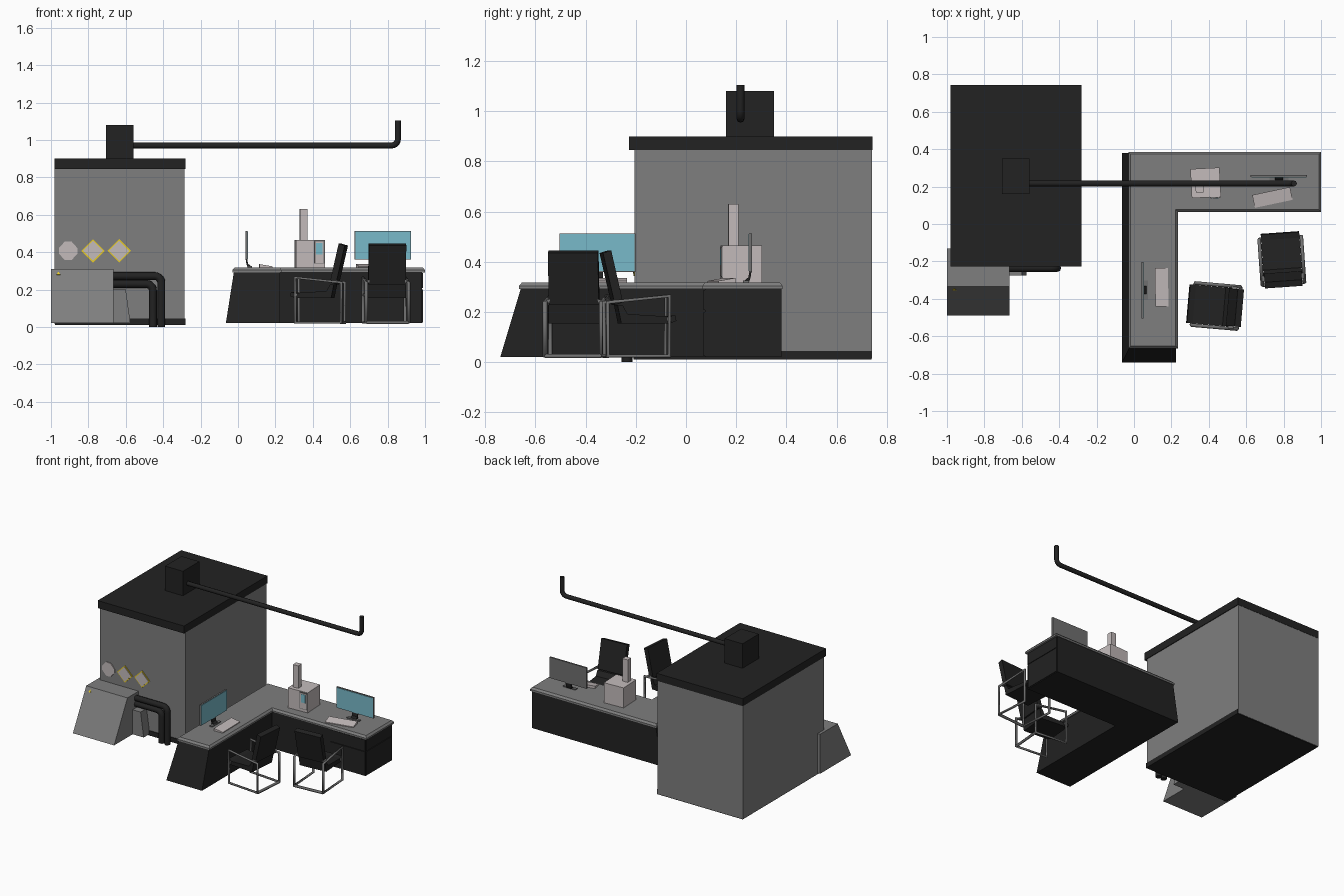
import bpy, bmesh, math
from mathutils import Matrix, Vector

if "Cube" in bpy.data.objects:
    bpy.data.objects.remove(bpy.data.objects["Cube"])


def material(name, rgb):
    m = bpy.data.materials.new(name)
    m.diffuse_color = (*rgb, 1)
    m.use_nodes = True
    m.node_tree.nodes["Principled BSDF"].inputs["Base Color"].default_value = m.diffuse_color
    return m


GREY = material("concrete grey", (0.21, 0.21, 0.21))
BLACK = material("charcoal black", (0.016, 0.016, 0.016))
STEEL = material("steel grey", (0.16, 0.16, 0.16))
WHITE = material("off white", (0.55, 0.50, 0.50))
BLUE = material("screen blue", (0.19, 0.49, 0.59))
YELLOW = material("warning yellow", (0.80, 0.60, 0.02))
ID = Matrix.Identity(4)


def spot(x, y, z, deg=0):
    return Matrix.Translation((x, y, z)) @ Matrix.Rotation(math.radians(deg), 4, 'Z')


def loft(name, loops, mat, place=ID):
    """Solid through equal-length point loops, capped at both ends."""
    bm = bmesh.new()
    rings = [[bm.verts.new(place @ Vector(p)) for p in loop] for loop in loops]
    n = len(rings[0])
    for a, b in zip(rings, rings[1:]):
        for i in range(n):
            j = (i + 1) % n
            bm.faces.new((a[i], a[j], b[j], b[i]))
    bm.faces.new(rings[0][::-1])
    bm.faces.new(rings[-1])
    bmesh.ops.recalc_face_normals(bm, faces=bm.faces)
    me = bpy.data.meshes.new(name)
    bm.to_mesh(me)
    bm.free()
    me.materials.append(mat)
    ob = bpy.data.objects.new(name, me)
    bpy.context.collection.objects.link(ob)
    return ob


def box(name, x, y, z, mat, place=ID):
    loops = [[(x[0], y[0], h), (x[1], y[0], h), (x[1], y[1], h), (x[0], y[1], h)] for h in z]
    return loft(name, loops, mat, place)


def side_profile(name, x, yz, mat, place=ID):
    return loft(name, [[(v, y, z) for y, z in yz] for v in x], mat, place)


def front_profile(name, xz, y, mat, place=ID):
    return loft(name, [[(x, v, z) for x, z in xz] for v in y], mat, place)


def tube(name, pts, r, mat, res=2, closed=False, place=ID):
    cu = bpy.data.curves.new(name, 'CURVE')
    cu.dimensions = '3D'
    cu.bevel_depth, cu.bevel_resolution, cu.use_fill_caps = r, res, True
    sp = cu.splines.new('POLY')
    sp.points.add(len(pts) - 1)
    for p, q in zip(sp.points, pts):
        p.co = (*q, 1)
    sp.use_cyclic_u = closed
    cu.materials.append(mat)
    ob = bpy.data.objects.new(name, cu)
    ob.matrix_world = place
    bpy.context.collection.objects.link(ob)
    return ob


def elbow(start, corner, end, r, n=5):
    """Path start-corner-end with a rounded corner."""
    s, c, e = Vector(start), Vector(corner), Vector(end)
    u, v = (s - c).normalized() * r, (e - c).normalized() * r
    arc = []
    for i in range(n + 1):
        t = math.pi / 2 * i / n
        arc.append(c + u * (1 - math.sin(t)) + v * (1 - math.cos(t)))
    return [s] + arc + [e]


# Machine room block
box("room_wall", (-0.98, -0.285), (-0.205, 0.74), (0.015, 0.85), GREY)
box("room_base", (-0.978, -0.28), (-0.21, 0.738), (0.01, 0.045), BLACK)
box("room_roof", (-0.982, -0.28), (-0.227, 0.742), (0.845, 0.9), BLACK)
box("roof_vent_box", (-0.705, -0.56), (0.16, 0.35), (0.9, 1.08), BLACK)
tube("roof_pipe", elbow((-0.57, 0.217, 0.97), (0.855, 0.217, 0.97), (0.855, 0.217, 1.105), 0.035),
     0.016, BLACK)

# Sloped cabinet in front of the room, with its side wedge and pipes
side_profile("sloped_cabinet", (-1.0, -0.665),
             [(-0.49, 0.02), (-0.335, 0.31), (-0.13, 0.31), (-0.13, 0.02)], GREY)
front_profile("side_wedge", [(-0.67, 0.02), (-0.575, 0.02), (-0.6, 0.2), (-0.67, 0.2)],
              (-0.275, -0.2), GREY)
for i, (x, z) in enumerate(((-0.41, 0.272), (-0.455, 0.23))):
    tube(f"cabinet_pipe_{i}", elbow((-0.68, -0.235, z), (x, -0.235, z), (x, -0.235, 0.0), 0.035),
         0.021, BLACK)

# Warning mark on the cabinet slope
front_profile("cabinet_mark", [(-0.01, -0.008), (0.01, -0.008), (0, 0.012)], (-0.003, 0.002), YELLOW,
              Matrix.Translation((-0.96, -0.348, 0.285)) @ Matrix.Rotation(math.radians(-28), 4, 'X'))


# Wall signs
def diamond(r):
    return [(r, 0), (0, r), (-r, 0), (0, -r)]


for i, x in enumerate((-0.775, -0.635)):
    front_profile(f"sign_border_{i}", diamond(0.063), (-0.209, -0.204), YELLOW, spot(x, 0, 0.407))
    front_profile(f"sign_plate_{i}", diamond(0.054), (-0.212, -0.204), WHITE, spot(x, 0, 0.407))
octagon = [(0.05, -0.014), (0.05, 0.014), (0.018, 0.05), (-0.018, 0.05),
           (-0.05, 0.014), (-0.05, -0.014), (-0.018, -0.05), (0.018, -0.05)]
front_profile("sign_plate_plain", octagon, (-0.211, -0.204), WHITE, spot(-0.908, 0, 0.407))


# L-shaped desk with flared outer sides
def ell(l, f, r, b, ix, iy, z, d=0):
    l, f, r, b, ix, iy = l + d, f + d, r - d, b - d, ix - d, iy + d
    return [(l, f, z), (ix, f, z), (ix, iy, z), (r, iy, z), (r, b, z), (l, b, z)]


loft("desk_body", [ell(-0.065, -0.74, 0.985, 0.38, 0.225, 0.075, 0.02),
                   ell(-0.022, -0.658, 0.985, 0.38, 0.225, 0.075, 0.293)], BLACK)
rim = (-0.03, -0.665, 1.0, 0.385, 0.235, 0.065)
loft("desk_top", [ell(*rim, 0.292), ell(*rim, 0.304), ell(*rim, 0.318, 0.012)], GREY)
for i, z in enumerate(((0.025, 0.2), (0.207, 0.288))):
    box(f"drawer_front_{i}", (0.7, 0.984), (0.069, 0.08), z, BLACK)
    box(f"drawer_end_{i}", (0.98, 0.99), (0.08, 0.375), z, BLACK)


# Monitors, facing -y before turning
def monitor(tag, place):
    box(f"monitor_case_{tag}", (-0.151, 0.151), (-0.005, 0.007), (0.042, 0.195), STEEL, place)
    box(f"monitor_screen_{tag}", (-0.148, 0.148), (-0.008, -0.004), (0.045, 0.192), BLUE, place)
    side_profile(f"monitor_stand_{tag}", (-0.022, 0.022),
                 [(0.006, 0.05), (-0.002, 0.05), (-0.008, 0.02), (-0.022, 0.008), (-0.022, 0),
                  (-0.005, 0), (0.001, 0.018)], BLACK, place)
    box(f"monitor_foot_{tag}", (-0.05, 0.05), (-0.028, -0.006), (0, 0.007), STEEL, place)


monitor("left", spot(0.046, -0.353, 0.318, 90))
monitor("right", spot(0.775, 0.256, 0.318))

# Keyboards, wedge shaped
for tag, place in (("left", spot(0.148, -0.338, 0.318, 91)), ("right", spot(0.74, 0.142, 0.318, 12))):
    side_profile(f"keyboard_{tag}", (-0.103, 0.103),
                 [(-0.035, 0), (-0.035, 0.006), (0.035, 0.018), (0.035, 0)], WHITE, place)

# Desk device with tower and display
dev = spot(0.383, 0.22, 0.318, 3)
box("device_body", (-0.078, 0.078), (-0.078, 0.078), (0, 0.147), WHITE, dev)
box("device_tower", (-0.055, -0.013), (-0.05, -0.01), (0.147, 0.312), WHITE, dev)
box("device_panel", (0.018, 0.076), (-0.083, -0.077), (0.02, 0.143), STEEL, dev)
box("device_panel_inset", (0.023, 0.071), (-0.085, -0.077), (0.025, 0.138), WHITE, dev)
box("device_display", (0.03, 0.064), (-0.087, -0.077), (0.07, 0.13), BLUE, dev)


# Chairs, facing +y before turning
def chair(tag, place):
    side_profile(f"chair_back_{tag}", (-0.1, 0.1),
                 [(-0.148, 0.435), (-0.115, 0.445), (-0.068, 0.238), (-0.1, 0.228)], BLACK, place)
    side_profile(f"chair_seat_{tag}", (-0.103, 0.103),
                 [(-0.09, 0.228), (-0.07, 0.228), (-0.05, 0.192), (0.11, 0.182), (0.14, 0.187),
                  (0.145, 0.165), (0.12, 0.155), (-0.075, 0.155)], BLACK, place)
    for s, side in ((-1, "left"), (1, "right")):
        x = s * 0.113
        tube(f"chair_frame_{side}_{tag}",
             [(x, -0.13, 0.024), (x, 0.117, 0.024), (x, 0.117, 0.264), (x, -0.13, 0.238)],
             0.0095, STEEL, 1, True, place)
        box(f"chair_arm_mount_{side}_{tag}", sorted((s * 0.095, s * 0.113)), (-0.11, -0.08),
            (0.235, 0.25), STEEL, place)
        box(f"chair_seat_mount_{side}_{tag}", sorted((s * 0.1, s * 0.113)), (0.105, 0.125),
            (0.165, 0.18), STEEL, place)
    tube(f"chair_floor_bar_{tag}", [(-0.113, -0.13, 0.024), (0.113, -0.13, 0.024)],
         0.0095, STEEL, 1, False, place)


chair("left", spot(0.432, -0.438, 0, 85))
chair("right", spot(0.79, -0.19, 0, 4))
